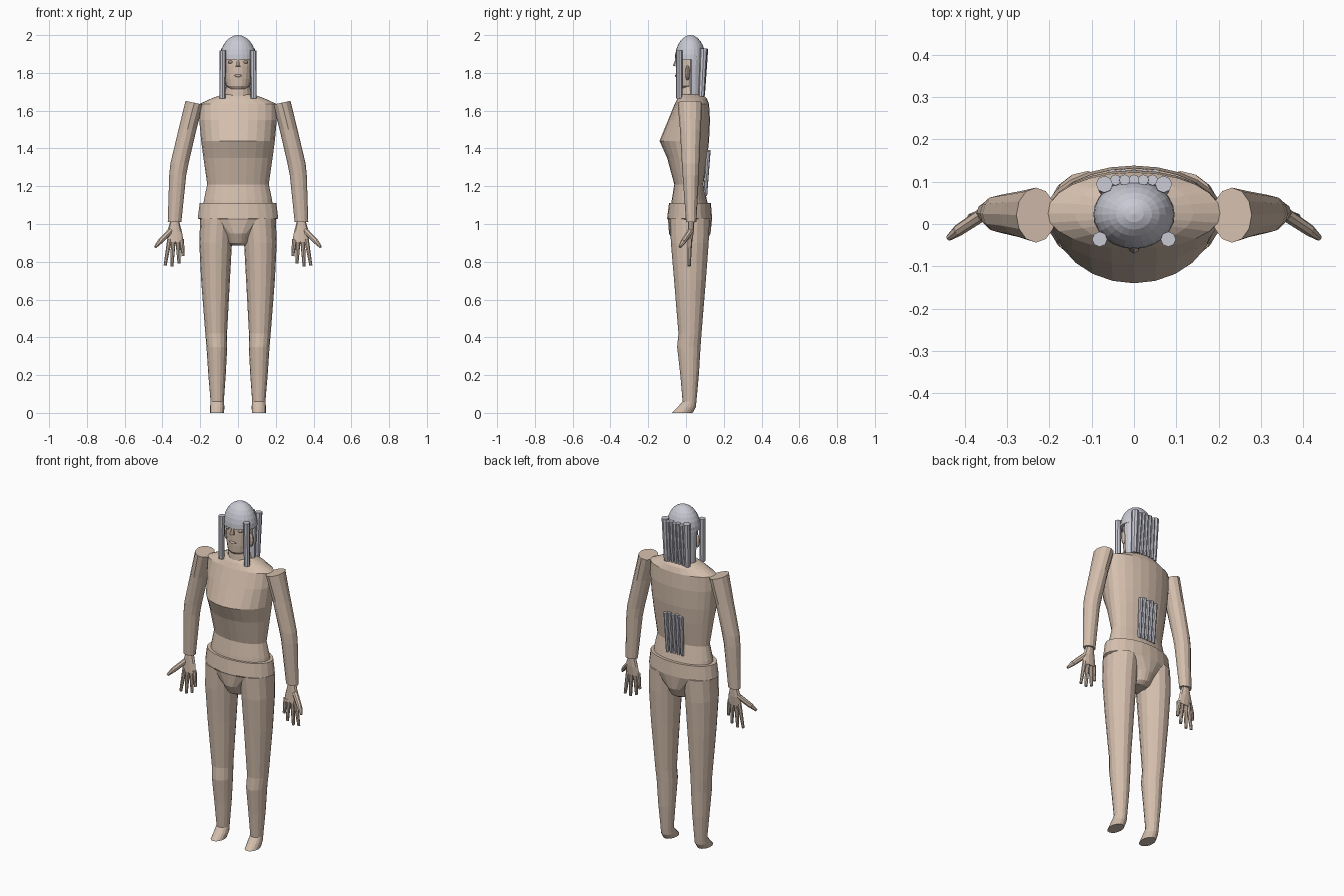
import bpy, bmesh, math
from mathutils import Vector, Matrix


def material(name, rgb):
    m = bpy.data.materials.new(name)
    m.diffuse_color = (*rgb, 1)
    return m


SKIN = material("skin", (0.66, 0.52, 0.42))
HAIR = material("hair", (0.58, 0.58, 0.65))


def finish(name, bm, mat):
    bmesh.ops.recalc_face_normals(bm, faces=bm.faces)
    me = bpy.data.meshes.new(name)
    bm.to_mesh(me)
    bm.free()
    me.materials.append(mat)
    ob = bpy.data.objects.new(name, me)
    bpy.context.collection.objects.link(ob)
    return ob


def loft(name, rings, n=16, mat=SKIN, side=1, ymid=None, slant=0):
    """Skin stacked oval rings given as (z, x0, x1, y0, y1); slant tilts the first ring."""
    bm = bmesh.new()
    loops = []
    for k, (z, x0, x1, y0, y1) in enumerate(rings):
        cx, rx = (x0 + x1) / 2, (x1 - x0) / 2
        cy = (y0 + y1) / 2 if ymid is None else ymid
        loop = []
        for i in range(n):
            a = 2 * math.pi * i / n
            s, c = math.sin(a), math.cos(a)
            y = cy + s * ((y1 - cy) if s > 0 else (cy - y0))
            dz = slant * c if k == 0 else 0
            loop.append(bm.verts.new((side * (cx + rx * c), y, z + dz)))
        loops.append(loop)
    for a, b in zip(loops, loops[1:]):
        for i in range(n):
            j = (i + 1) % n
            bm.faces.new((a[i], a[j], b[j], b[i]))
    bm.faces.new(loops[0])
    bm.faces.new(loops[-1])
    return finish(name, bm, mat)


def centred(rings):
    return [(z, -w, w, y0, y1) for z, w, y0, y1 in rings]


def rod(name, a, b, r0, r1, mat=SKIN, n=8):
    """Tapered rod from point a to point b."""
    a, b = Vector(a), Vector(b)
    d = b - a
    rot = Vector((0, 0, 1)).rotation_difference(d).to_matrix().to_4x4()
    bm = bmesh.new()
    bmesh.ops.create_cone(bm, cap_ends=True, segments=n, radius1=r0, radius2=r1,
                          depth=d.length, matrix=Matrix.Translation((a + b) / 2) @ rot)
    return finish(name, bm, mat)


def ball(name, centre, radii, mat=SKIN, seg=10):
    bm = bmesh.new()
    bmesh.ops.create_uvsphere(bm, u_segments=seg, v_segments=seg // 2 + 1, radius=1,
                              matrix=Matrix.Translation(centre) @ Matrix.Diagonal((*radii, 1)))
    return finish(name, bm, mat)


# Trunk
loft("torso", centred([
    (1.685, 0.085, -0.03, 0.09), (1.665, 0.14, -0.045, 0.11), (1.635, 0.205, -0.06, 0.122),
    (1.55, 0.205, -0.095, 0.127), (1.44, 0.195, -0.14, 0.122), (1.35, 0.183, -0.10, 0.112),
    (1.21, 0.163, -0.062, 0.092), (1.13, 0.18, -0.075, 0.11), (1.09, 0.185, -0.08, 0.12)]),
    n=24, ymid=0.025)
loft("pelvis", centred([
    (1.11, 0.203, -0.09, 0.132), (1.03, 0.213, -0.10, 0.138), (1.02, 0.19, -0.095, 0.137),
    (0.95, 0.085, -0.09, 0.13), (0.90, 0.062, -0.065, 0.105), (0.885, 0.045, -0.04, 0.08)]),
    n=24, ymid=0.02)

# Neck and head
loft("neck", centred([(1.74, 0.06, -0.03, 0.085), (1.70, 0.07, -0.035, 0.09),
                      (1.64, 0.08, -0.04, 0.095)]))
loft("head", centred([
    (1.95, 0.06, -0.03, 0.08), (1.90, 0.08, -0.045, 0.095), (1.84, 0.08, -0.05, 0.095),
    (1.77, 0.071, -0.052, 0.085), (1.73, 0.062, -0.05, 0.07), (1.715, 0.045, -0.04, 0.05)]),
    n=20)
rod("nose", (0, -0.048, 1.875), (0, -0.056, 1.835), 0.006, 0.014, n=6)
ball("lips", (0, -0.05, 1.785), (0.025, 0.008, 0.007))

for side, label in ((1, "right"), (-1, "left")):
    # Face features
    ball(label + "_eye", (side * 0.04, -0.036, 1.857), (0.014, 0.012, 0.009))
    ball(label + "_ear", (side * 0.08, 0.008, 1.80), (0.015, 0.012, 0.04))

    # Leg with foot
    loft(label + "_leg", [
        (1.03, 0.02, 0.20, -0.085, 0.125), (0.90, 0.032, 0.205, -0.08, 0.12),
        (0.70, 0.043, 0.195, -0.063, 0.105), (0.42, 0.058, 0.173, -0.04, 0.082),
        (0.35, 0.057, 0.167, -0.047, 0.077), (0.20, 0.065, 0.157, -0.03, 0.068),
        (0.06, 0.075, 0.145, -0.018, 0.055), (0.03, 0.072, 0.148, -0.045, 0.052),
        (0.0, 0.074, 0.148, -0.075, 0.035)], n=16, side=side)

    # Arm
    loft(label + "_arm", [
        (1.642, 0.185, 0.278, -0.044, 0.086), (1.50, 0.22, 0.315, -0.032, 0.078),
        (1.32, 0.262, 0.358, -0.022, 0.07), (1.26, 0.274, 0.364, -0.018, 0.068),
        (1.01, 0.30, 0.372, 0.0, 0.055)], n=12, side=side, slant=0.01)

    # Hand: palm, four fingers and thumb
    loft(label + "_palm", [
        (1.015, 0.312, 0.358, 0.01, 0.045), (0.96, 0.297, 0.375, 0.008, 0.042),
        (0.905, 0.288, 0.375, 0.006, 0.034)], n=10, side=side)
    for i, (x0, x1, z1) in enumerate(((0.299, 0.290, 0.83), (0.319, 0.312, 0.79),
                                      (0.342, 0.350, 0.775), (0.362, 0.386, 0.78))):
        rod(f"{label}_finger_{i + 1}", (side * x0, 0.02, 0.92), (side * x1, 0.017, z1),
            0.013, 0.008)
    rod(label + "_thumb", (side * 0.355, 0.025, 0.965), (side * 0.415, -0.015, 0.905),
        0.016, 0.014)
    rod(label + "_thumb_tip", (side * 0.415, -0.015, 0.905), (side * 0.438, -0.033, 0.878),
        0.014, 0.007)

    # Hair locks framing the face and the nape
    rod(label + "_front_lock", (side * 0.083, -0.036, 1.665), (side * 0.081, -0.036, 1.918),
        0.016, 0.018, HAIR)
    rod(label + "_back_lock", (side * 0.068, 0.082, 1.675), (side * 0.070, 0.094, 1.93),
        0.016, 0.02, HAIR)

# Domed hair cap
dome = []
for k in range(8):
    t = math.radians(89 - k * 89 / 7)
    c = math.cos(t)
    dome.append((1.87 + 0.13 * math.sin(t), 0.096 * c, 0.024 - 0.083 * c, 0.024 + 0.08 * c))
loft("hair_cap", centred(dome), n=24, mat=HAIR)

# Hair falling behind the head
loft("back_hair", centred([(1.89, 0.093, 0.015, 0.103), (1.68, 0.085, 0.018, 0.09)]),
     n=20, mat=HAIR, ymid=0.03)
for i in range(5):
    x = (i - 2) * 0.022
    rod(f"back_strand_{i + 1}", (x * 1.1, 0.09, 1.68), (x, 0.104, 1.92 + 0.006 * (i % 2)),
        0.010, 0.013, HAIR)

# Hair strands on the lower back
for i in range(5):
    x = (i - 2) * 0.024
    rod(f"low_strand_{i + 1}", (x, 0.102, 1.15), (x * 1.05, 0.118, 1.385 + 0.008 * (i % 2)),
        0.010, 0.012, HAIR)
